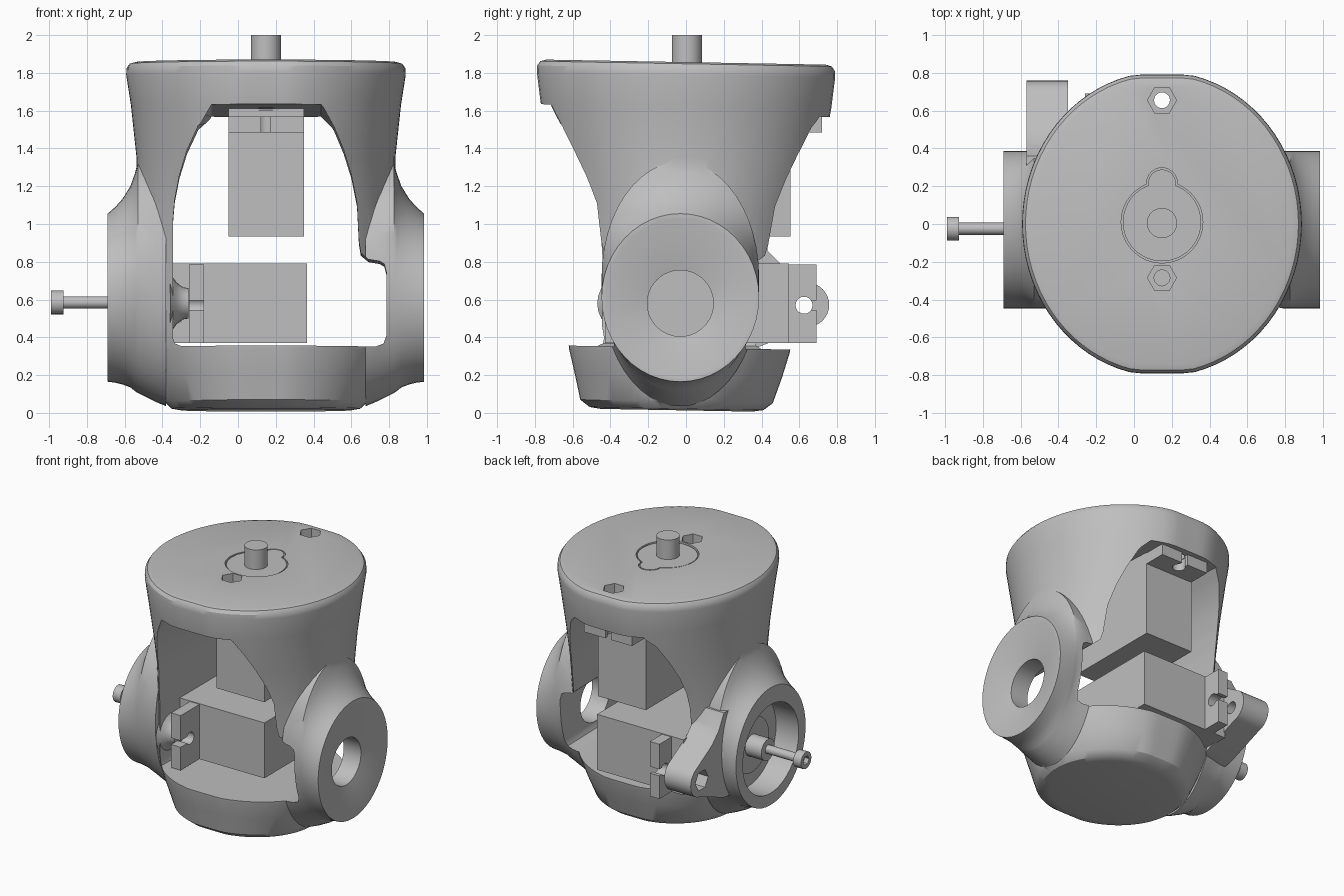
import bpy, bmesh, math

old = bpy.data.objects.get("Cube")
if old:
    bpy.data.objects.remove(old, do_unlink=True)

grey = bpy.data.materials.new("plain grey")
grey.use_nodes = True
COLOR = (0.52, 0.52, 0.52, 1)
grey.diffuse_color = COLOR
grey.node_tree.nodes["Principled BSDF"].inputs["Base Color"].default_value = COLOR

CX = 0.148      # centre of the vertical axis
TILT = 0.018    # slight lean of the housing


def ring(axis, pos, centre, radii, n=48, flat=1.0):
    """Ellipse across the x or z axis, optionally flattened at its y ends."""
    pts = []
    for i in range(n):
        a = math.tau * i / n
        u, v = math.cos(a), math.sin(a)
        v = max(-flat, min(flat, v))
        p, q = centre[0] + radii[0] * u, centre[1] + radii[1] * v
        pts.append((pos, p, q) if axis == "x" else (p, q, pos))
    return pts


def loft(name, rings):
    bm = bmesh.new()
    rows = [[bm.verts.new(p) for p in r] for r in rings]
    n = len(rows[0])
    for a, b in zip(rows, rows[1:]):
        for i in range(n):
            j = (i + 1) % n
            bm.faces.new((a[i], a[j], b[j], b[i]))
    bm.faces.new(rows[0][::-1])
    bm.faces.new(rows[-1])
    bmesh.ops.recalc_face_normals(bm, faces=bm.faces)
    mesh = bpy.data.meshes.new(name)
    bm.to_mesh(mesh)
    bm.free()
    mesh.materials.append(grey)
    obj = bpy.data.objects.new(name, mesh)
    bpy.context.collection.objects.link(obj)
    return obj


def cyl(name, axis, centre, r, a, b, n=32):
    return loft(name, [ring(axis, p, centre, (r, r), n) for p in (a, b)])


def box(name, x, y, z):
    return loft(name, [[(x[0], y[0], h), (x[1], y[0], h), (x[1], y[1], h), (x[0], y[1], h)] for h in z])


def activate(obj):
    bpy.ops.object.select_all(action="DESELECT")
    obj.select_set(True)
    bpy.context.view_layer.objects.active = obj


def combine(obj, other, op="DIFFERENCE"):
    activate(obj)
    mod = obj.modifiers.new("combine", "BOOLEAN")
    mod.operation, mod.solver, mod.object = op, "EXACT", other
    bpy.ops.object.modifier_apply(modifier=mod.name)
    bpy.data.objects.remove(other, do_unlink=True)


def smooth(obj, angle=32):
    activate(obj)
    bpy.ops.object.shade_smooth_by_angle(angle=math.radians(angle))


# Housing: oval tapered shell (height, x radius, y radius, y centre)
sections = [
    (0.013, 0.45, 0.40, -0.05), (0.022, 0.50, 0.46, -0.05), (0.06, 0.54, 0.51, -0.05),
    (0.20, 0.60, 0.55, -0.04), (0.33, 0.65, 0.585, -0.035), (0.45, 0.67, 0.60, -0.03),
    (0.80, 0.685, 0.61, -0.01), (1.10, 0.685, 0.65, 0), (1.35, 0.685, 0.72, 0),
    (1.63, 0.715, 0.77, 0), (1.79, 0.74, 0.79, 0), (1.825, 0.738, 0.788, 0),
    (1.848, 0.722, 0.772, 0), (1.857, 0.69, 0.74, 0)]
rings = []
for z, rx, ry, cy in sections:
    r = ring("z", z, (CX, cy), (rx, ry * 1.02), 80, 0.98)
    rings.append([(x, y, h - TILT * y) for x, y, h in r])
housing = loft("housing", rings)

# Flared side hubs (depth from rim, top, bottom)
flare = [(0, 1.055, 0.165), (0.04, 1.09, 0.16), (0.08, 1.135, 0.15), (0.12, 1.20, 0.135),
         (0.145, 1.27, 0.115), (0.16, 1.33, 0.105), (0.25, 1.33, 0.06), (0.31, 1.30, 0.035)]
for rim, side in ((0.985, -1), (-0.69, 1)):
    hub = loft("hub", [ring("x", rim + side * d, (-0.03, (t + b) / 2), (0.417, (t - b) / 2))
                       for d, t, b in flare])
    combine(housing, hub, "UNION")

# Mounting lug behind the drive hub
lug_profile = [(0.1, 0.30), (0.36, 0.34)]
for i in range(13):
    a = math.radians(-80 + 135 * i / 12)
    lug_profile.append((0.64 + 0.118 * math.cos(a), 0.572 + 0.118 * math.sin(a)))
lug_profile += [(0.50, 0.79), (0.42, 0.87), (0.36, 0.98), (0.1, 0.98)]
lug = loft("lug", [[(x, y, z) for y, z in lug_profile] for x in (-0.57, -0.348)])
combine(housing, lug, "UNION")

# Arched opening from front to back
arch = [(-0.345, 0.39), (-0.345, 1.0), (-0.335, 1.12), (-0.31, 1.25), (-0.27, 1.38),
        (-0.21, 1.51), (-0.14, 1.6), (0.44, 1.6), (0.51, 1.5), (0.56, 1.38), (0.60, 1.25),
        (0.63, 1.1), (0.64, 0.9), (0.65, 0.84), (0.69, 0.805), (0.75, 0.795), (0.775, 0.78),
        (0.785, 0.74), (0.785, 0.40), (0.77, 0.36), (0.73, 0.345), (-0.30, 0.345), (-0.335, 0.36)]
opening = loft("opening", [[(x, y, z - y * (0.045 if z > 1.55 else TILT)) for x, z in arch]
                           for y in (-1, 1)])
combine(housing, opening)

# Dished bearing hole in the idle hub
dish = loft("dish", [ring("x", 0.99, (-0.03, 0.61), (0.415, 0.443)),
                     ring("x", 0.93, (-0.03, 0.58), (0.175, 0.175)),
                     ring("x", 0.70, (-0.03, 0.58), (0.175, 0.175))])
combine(housing, dish)

# Round recess in the drive hub
combine(housing, cyl("recess", "x", (-0.03, 0.59), 0.335, -0.75, -0.50, 48))

# Nut pockets and bolt holes: top plate and lug
for y in (0.655, -0.285):
    combine(housing, cyl("pocket", "z", (CX, y), 0.077, 1.74, 2.0, 6))
    combine(housing, cyl("bolt_hole", "z", (CX, y), 0.042, 1.5, 1.8, 20))
combine(housing, cyl("pocket", "x", (0.625, 0.57), 0.077, -0.7, -0.48, 6))
combine(housing, cyl("bolt_hole", "x", (0.625, 0.57), 0.045, -0.5, -0.3, 20))

# Pocket for the upper motor cap
combine(housing, cyl("cap_pocket", "z", (CX, 0.01), 0.216, 1.78, 2.0, 48))
combine(housing, cyl("cap_pocket", "z", (CX, 0.215), 0.082, 1.78, 2.0, 32))
smooth(housing)

# Upper motor: body, cap, output shaft
box("upper_motor_body", (-0.05, 0.35), (-0.185, 0.553), (0.935, 1.63))
for name, y, r in (("upper_motor_cap", 0.01, 0.207), ("upper_motor_gear_cap", 0.215, 0.073)):
    smooth(cyl(name, "z", (CX, y), r, 1.6, 1.852, 48))
smooth(cyl("upper_output_shaft", "z", (CX, 0.005), 0.08, 1.8, 2.0))

# Lower motor: body, caps, output shaft
box("lower_motor_body", (-0.36, 0.365), (-0.205, 0.545), (0.37, 0.79))
for name, y, r in (("lower_motor_cap", -0.025, 0.207), ("lower_motor_gear_cap", 0.18, 0.073)):
    smooth(cyl(name, "x", (y, 0.58), r, -0.535, -0.3, 48))
smooth(cyl("lower_output_shaft", "x", (-0.025, 0.58), 0.08, -0.67, -0.5))

# Slotted mounting ears on both motors
for label, hole, inner, outer in (("back", 0.655, 0.54, 0.72), ("front", -0.285, -0.17, -0.40)):
    ys = sorted((inner, outer))
    slot = sorted((hole, hole + math.copysign(0.3, hole)))
    ear = box("upper_ear_" + label, (-0.05, 0.35), ys, (1.485, 1.57))
    combine(ear, box("slot", (CX - 0.025, CX + 0.025), slot, (1.4, 1.7)))
    combine(ear, cyl("hole", "z", (CX, hole), 0.045, 1.4, 1.7, 20))
    smooth(ear)
    shift = -0.03
    ear = box("lower_ear_" + label, (-0.26, -0.18), [y + shift for y in ys], (0.37, 0.785))
    combine(ear, box("slot", (-0.4, -0.1), [y + shift for y in slot], (0.545, 0.595)))
    combine(ear, cyl("hole", "x", (hole + shift, 0.57), 0.045, -0.4, -0.1, 20))
    smooth(ear)

# Boss between the front ear and the wall
smooth(loft("front_boss", [ring("x", x, (-0.31, 0.58), (r, r), 24)
                           for x, r in ((-0.36, 0.16), (-0.325, 0.11), (-0.29, 0.085), (-0.262, 0.08))]))

# Horn screw with socket head
smooth(cyl("screw_shank", "x", (-0.025, 0.585), 0.032, -0.94, -0.6, 20))
head = cyl("screw_head", "x", (-0.025, 0.585), 0.063, -0.99, -0.925, 24)
combine(head, cyl("socket", "x", (-0.025, 0.585), 0.035, -1.05, -0.955, 6))
smooth(head)
